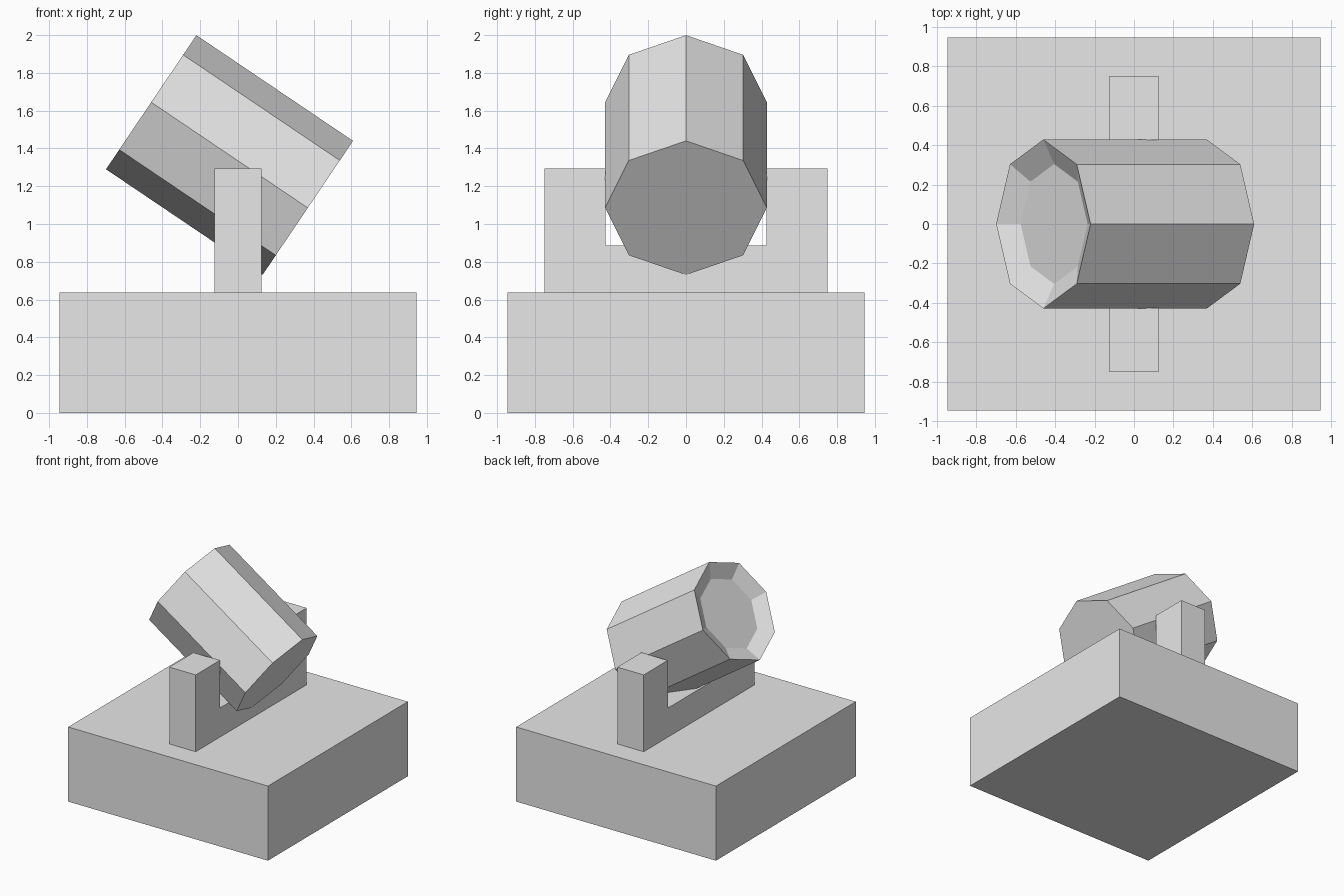
import bpy, bmesh, math
from mathutils import Matrix, Vector

default = bpy.data.objects.get("Cube")
if default:
    bpy.data.objects.remove(default, do_unlink=True)

# Single light grey material
grey = bpy.data.materials.new("light_grey")
grey.use_nodes = True
colour = (0.8, 0.8, 0.8, 1)
grey.diffuse_color = colour
grey.node_tree.nodes["Principled BSDF"].inputs["Base Color"].default_value = colour


def finish(name, bm):
    bmesh.ops.recalc_face_normals(bm, faces=bm.faces)
    mesh = bpy.data.meshes.new(name)
    bm.to_mesh(mesh)
    bm.free()
    mesh.materials.append(grey)
    obj = bpy.data.objects.new(name, mesh)
    bpy.context.collection.objects.link(obj)
    return obj


# Square base block
BASE_HALF, BASE_TOP = 0.945, 0.638
bm = bmesh.new()
bmesh.ops.create_cube(bm, size=1)
bmesh.ops.scale(bm, verts=bm.verts, vec=(2 * BASE_HALF, 2 * BASE_HALF, BASE_TOP))
bmesh.ops.translate(bm, verts=bm.verts, vec=(0, 0, BASE_TOP / 2))
finish("base", bm)

# U-shaped bracket: half profile in y-z, mirrored and extruded along x
HALF_WIDTH = 0.125
half = [(0.75, BASE_TOP), (0.75, 1.295), (0.425, 1.295), (0.425, 0.887)]
outline = half + [(-y, z) for y, z in reversed(half)]
bm = bmesh.new()
face = bm.faces.new([bm.verts.new((-HALF_WIDTH, y, z)) for y, z in outline])
side = bmesh.ops.extrude_face_region(bm, geom=[face])["geom"]
bmesh.ops.translate(bm, verts=[v for v in side if isinstance(v, bmesh.types.BMVert)],
                    vec=(2 * HALF_WIDTH, 0, 0))
finish("bracket", bm)

# Eight-sided barrel with a sloped recess in its raised end
RADIUS, LENGTH = 0.428, 1.0
bm = bmesh.new()
bmesh.ops.create_cone(bm, cap_ends=True, segments=8,
                      radius1=RADIUS, radius2=RADIUS, depth=LENGTH)
bm.normal_update()
mouth = max(bm.faces, key=lambda f: f.calc_center_median().z)
bmesh.ops.inset_individual(bm, faces=[mouth], thickness=0.115, depth=-0.066,
                           use_even_offset=True)
barrel = finish("barrel", bm)
barrel.location = (-0.045, 0, 1.365)
barrel.rotation_euler = (0, math.radians(-56), 0)
